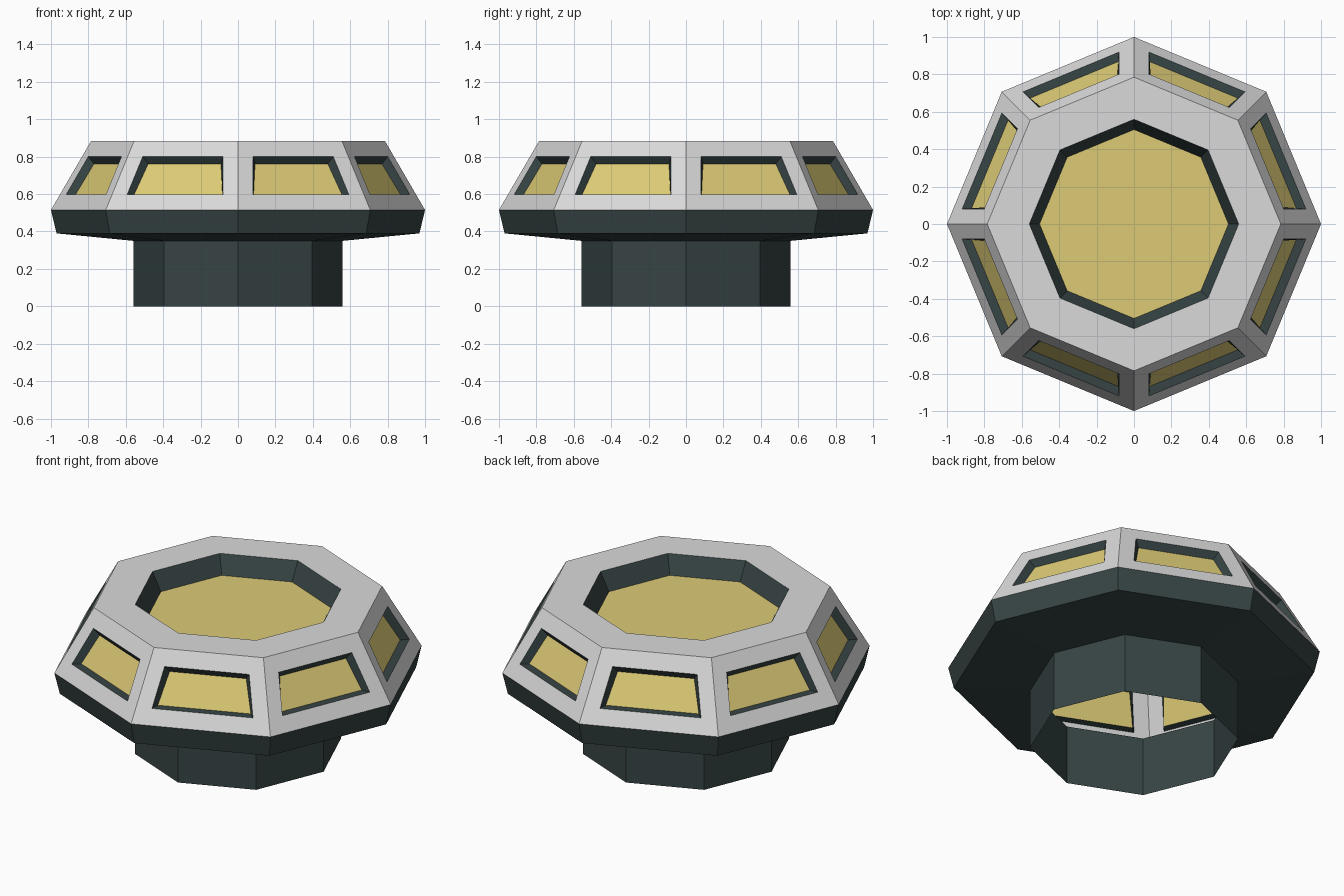
import bpy
import math
from mathutils import Vector

if "Cube" in bpy.data.objects:
    bpy.data.objects.remove(bpy.data.objects["Cube"])

SIDES = 8


def material(name, rgb):
    m = bpy.data.materials.new(name)
    m.diffuse_color = (*rgb, 1.0)
    m.use_nodes = True
    m.node_tree.nodes["Principled BSDF"].inputs["Base Color"].default_value = m.diffuse_color
    return m


GREY = material("light grey", (0.70, 0.70, 0.70))
DARK = material("dark slate", (0.038, 0.058, 0.058))
YELLOW = material("glass yellow", (0.72, 0.60, 0.18))


def ring(r, z):
    return [Vector((r * math.cos(math.tau * i / SIDES),
                    r * math.sin(math.tau * i / SIDES), z)) for i in range(SIDES)]


def make(name, polys, mat):
    """Mesh object from polygons, sharing equal corners."""
    verts, index, faces = [], {}, []
    for poly in polys:
        face = []
        for p in poly:
            key = tuple(round(c, 5) for c in p)
            if key not in index:
                index[key] = len(verts)
                verts.append(key)
            face.append(index[key])
        faces.append(face)
    mesh = bpy.data.meshes.new(name)
    mesh.from_pydata(verts, [], faces)
    mesh.materials.append(mat)
    mesh.update()
    ob = bpy.data.objects.new(name, mesh)
    bpy.context.collection.objects.link(ob)
    return ob


def band(a, b):
    """Quads joining two closed loops of equal length."""
    n = len(a)
    return [(a[i], a[(i + 1) % n], b[(i + 1) % n], b[i]) for i in range(n)]


def lathe(profile):
    rings = [ring(r, z) for r, z in profile]
    return [q for a, b in zip(rings, rings[1:]) for q in band(a, b)]


# Hollow neck, sloped underside and rim
make("neck", lathe([(0.56, 0.0), (0.56, 0.35)]), DARK)
make("rim", lathe([(0.56, 0.35), (0.97, 0.39), (1.0, 0.515)]), DARK)

# Sloped wall with one recessed window per side
Z0, Z1, R0, R1 = 0.515, 0.885, 1.0, 0.785
low, high = ring(R0, Z0), ring(R1, Z1)
SIDE, DEPTH, TAPER = 0.087, 0.04, 0.022
frames, reveals, panes = [], [], []
for i in range(SIDES):
    j = (i + 1) % SIDES
    outer = [low[i], low[j], high[j], high[i]]
    u = (low[j] - low[i]).normalized()
    v = ((high[i] + high[j]) - (low[i] + low[j])).normalized()
    n = u.cross(v)

    def level(z):
        t = (z - Z0) / (Z1 - Z0)
        return (low[i].lerp(high[i], t) + u * SIDE,
                low[j].lerp(high[j], t) - u * SIDE)

    b0, b1 = level(0.597)
    t0, t1 = level(0.80)
    hole = [b0, b1, t1, t0]
    signs = [(1, 1), (-1, 1), (-1, -1), (1, -1)]
    pane = [p + (u * su + v * sv) * TAPER - n * DEPTH
            for p, (su, sv) in zip(hole, signs)]
    frames += band(outer, hole)
    reveals += band(hole, pane)
    panes.append(pane)

# Flat top ring closes the wall down to the skylight opening
make("roof_shell", frames + lathe([(R1, Z1), (0.56, Z1)]), GREY)
make("window_reveals", reveals, DARK)
make("window_panes", panes, YELLOW)

# Sunken skylight
make("skylight_reveal", lathe([(0.56, Z1), (0.505, 0.78)]), DARK)
make("skylight_pane", [ring(0.505, 0.78)], YELLOW)
